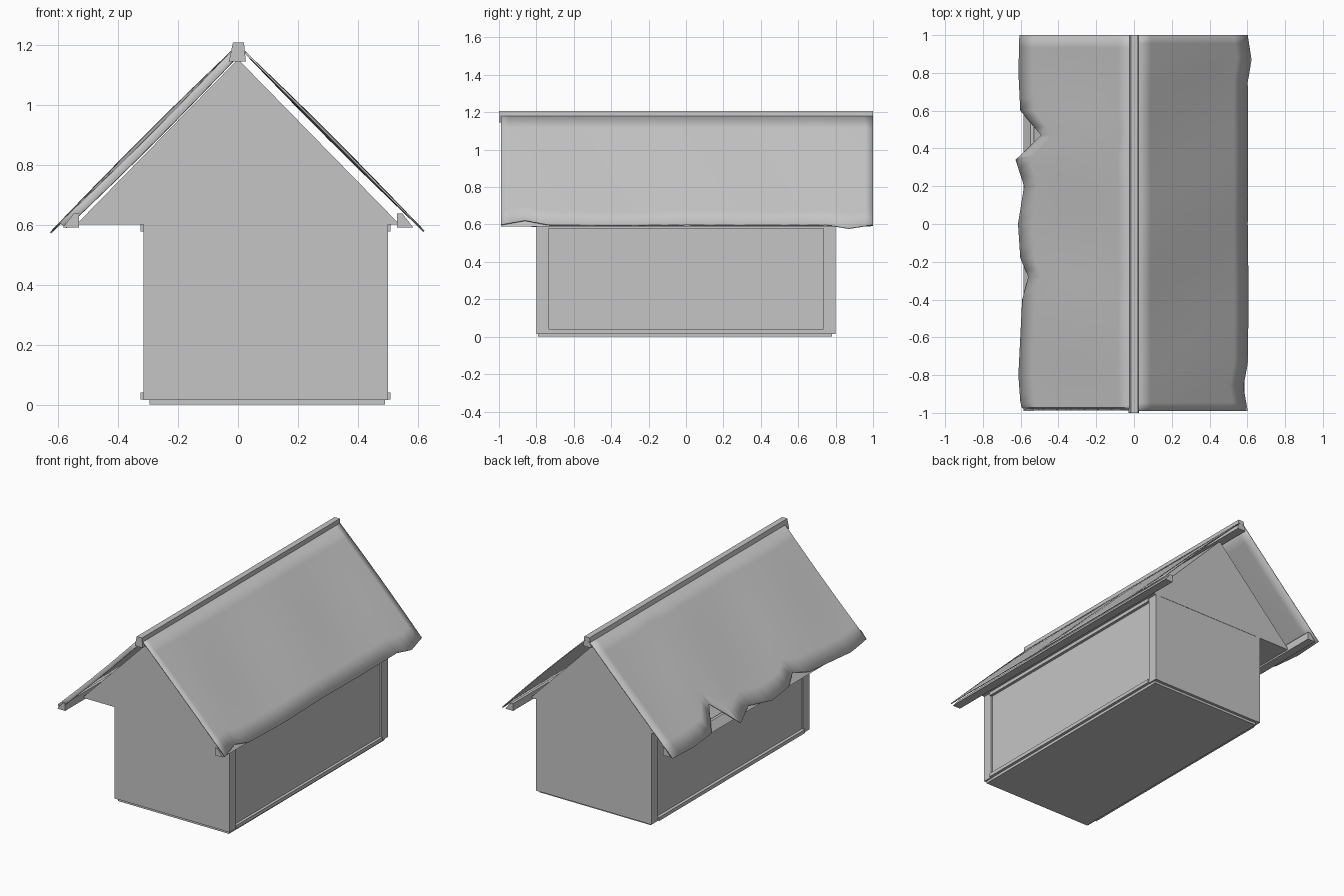
import bpy, bmesh, math

old = bpy.data.objects.get("Cube")
if old:
    bpy.data.objects.remove(old, do_unlink=True)

# Single plain material
grey = bpy.data.materials.new("plain_grey")
grey.use_nodes = True
GREY = (0.56, 0.56, 0.56, 1)
grey.diffuse_color = GREY
grey.node_tree.nodes["Principled BSDF"].inputs["Base Color"].default_value = GREY


def finish(name, bm):
    mesh = bpy.data.meshes.new(name)
    bm.to_mesh(mesh)
    bm.free()
    mesh.materials.append(grey)
    obj = bpy.data.objects.new(name, mesh)
    bpy.context.collection.objects.link(obj)
    return obj


def prism(name, profile, y0, y1):
    """Extrude an x-z outline along y."""
    bm = bmesh.new()
    face = bm.faces.new([bm.verts.new((x, y0, z)) for x, z in profile])
    new = bmesh.ops.extrude_face_region(bm, geom=[face])["geom"]
    verts = [g for g in new if isinstance(g, bmesh.types.BMVert)]
    bmesh.ops.translate(bm, vec=(0, y1 - y0, 0), verts=verts)
    bmesh.ops.recalc_face_normals(bm, faces=bm.faces)
    return finish(name, bm)


def box(name, x0, x1, y0, y1, z0, z1):
    return prism(name, [(x0, z0), (x1, z0), (x1, z1), (x0, z1)], y0, y1)


def roof_sheet(name, side, edge, front_lip):
    """Thin warped sheet whose torn lower edge follows (y, x) points."""
    rows = 8
    # Subdivide the edge so the warping stays smooth
    pts = []
    for (ya, xa), (yb, xb) in zip(edge, edge[1:]):
        pts += [(ya + (yb - ya) * k / 3, xa + (xb - xa) * k / 3) for k in range(3)]
    pts.append(edge[-1])
    bm = bmesh.new()
    grid = []
    for i, (y, reach) in enumerate(pts):
        column = []
        for r in range(rows + 1):
            t = r / rows
            x = 0.012 + (reach - 0.012) * t
            warp = 0.004 * math.sin(7 * y + side) * math.sin(math.pi * t)
            if i == 0:
                warp -= front_lip
            column.append(bm.verts.new((side * (x + warp), y, 1.198 - x + warp)))
        grid.append(column)
    for a, b in zip(grid, grid[1:]):
        for r in range(rows):
            quad = [a[r], a[r + 1], b[r + 1], b[r]]
            bm.faces.new(quad if side > 0 else quad[::-1])
    obj = finish(name, bm)
    solid = obj.modifiers.new("thickness", "SOLIDIFY")
    solid.thickness = 0.006
    solid.offset = 0
    bpy.ops.object.select_all(action="DESELECT")
    obj.select_set(True)
    bpy.context.view_layer.objects.active = obj
    bpy.ops.object.shade_smooth_by_angle(angle=math.radians(30))


# Walls and floor
box("floor_plinth", -0.295, 0.49, -0.79, 0.78, 0, 0.03)
box("wall_body", -0.305, 0.49, -0.798, 0.798, 0.015, 0.6)
for side, x0, x1 in (("right", -0.315, -0.28), ("left", 0.46, 0.5)):
    for end, y in (("front", -0.8), ("back", 0.735)):
        box(f"{end}_{side}_post", x0, x1, y, y + 0.065, 0.015, 0.6)

# Rails along the long walls
for side, x0, x1 in (("right", -0.325, -0.29), ("left", 0.47, 0.508)):
    box(f"{side}_top_rail", x0, x1, -0.74, 0.735, 0.578, 0.602)
    box(f"{side}_bottom_rail", x0, x1, -0.74, 0.735, 0.017, 0.04)

# Gabled attic, eave beams and ridge cap
prism("attic", [(-0.54, 0.6), (0.54, 0.6), (0, 1.152)], -0.8, 0.8)
for side, s in (("right", -1), ("left", 1)):
    prism(f"{side}_eave_beam",
          [(s * 0.585, 0.59), (s * 0.53, 0.59), (s * 0.53, 0.637), (s * 0.548, 0.637)],
          -0.99, 0.99)
prism("ridge_cap", [(-0.03, 1.145), (0.026, 1.145), (0.02, 1.207), (-0.017, 1.207)], -1, 1)

# Worn roof sheets
roof_sheet("left_roof_sheet", 1, [
    (-0.99, 0.6), (-0.86, 0.577), (-0.74, 0.6), (-0.4, 0.605), (0, 0.6),
    (0.4, 0.602), (0.75, 0.6), (0.87, 0.62), (1, 0.6)], 0)
roof_sheet("right_roof_sheet", -1, [
    (-0.985, 0.59), (-0.94, 0.6), (-0.8, 0.61), (-0.4, 0.59), (-0.28, 0.557),
    (-0.18, 0.6), (0, 0.612), (0.2, 0.58), (0.34, 0.625), (0.4, 0.56),
    (0.47, 0.49), (0.6, 0.6), (0.8, 0.61), (1, 0.605)], 0.018)
